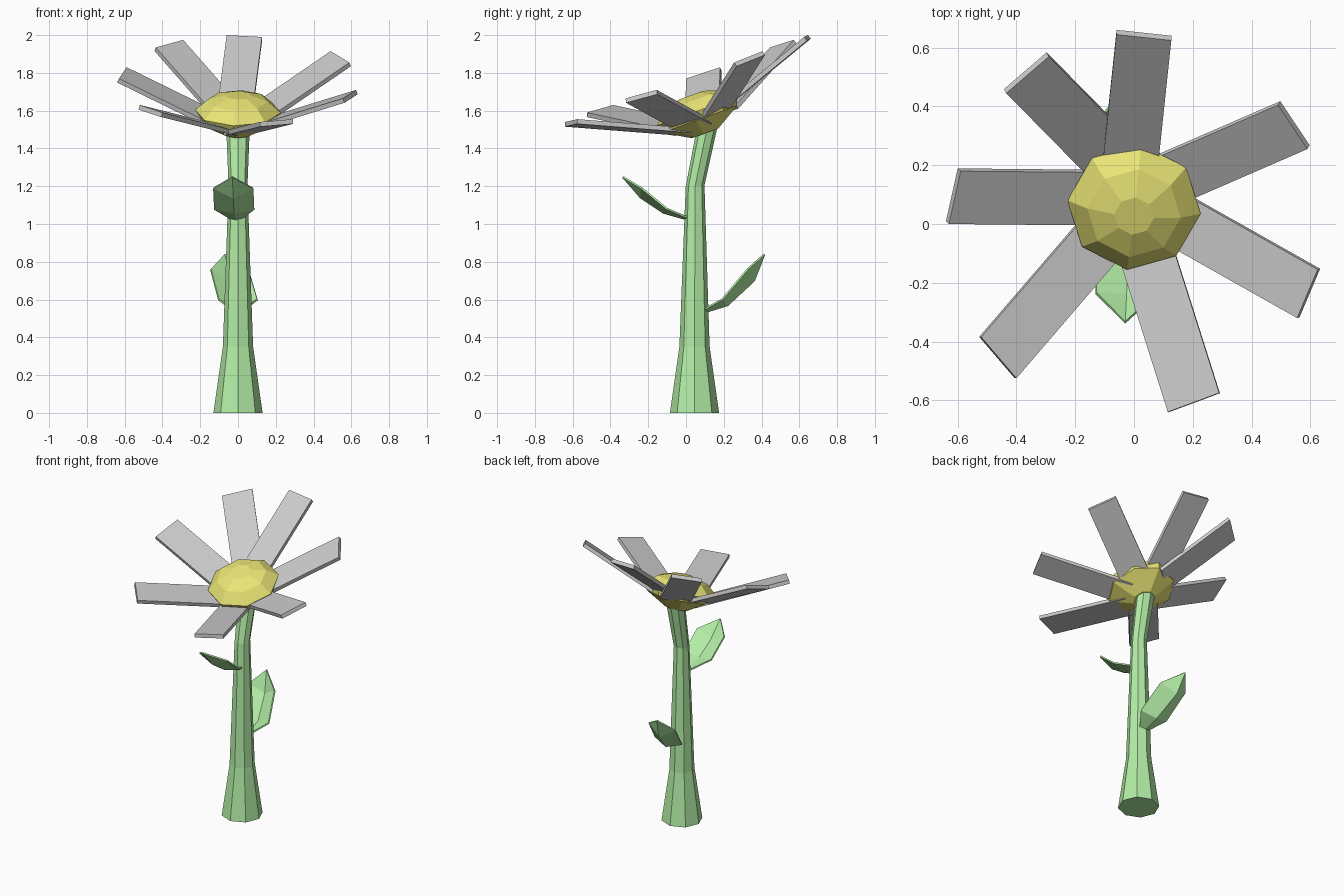
import bpy, math
from mathutils import Vector, Matrix

if "Cube" in bpy.data.objects:
    bpy.data.objects.remove(bpy.data.objects["Cube"])


def material(name, color):
    m = bpy.data.materials.new(name)
    m.diffuse_color = (*color, 1)
    m.use_nodes = True
    m.node_tree.nodes["Principled BSDF"].inputs["Base Color"].default_value = m.diffuse_color
    return m


GREEN = material("leaf_green", (0.45, 0.85, 0.38))
YELLOW = material("disc_yellow", (0.82, 0.78, 0.18))


def add_mesh(name, verts, faces, mat=None):
    me = bpy.data.meshes.new(name)
    me.from_pydata([tuple(v) for v in verts], [], faces)
    ob = bpy.data.objects.new(name, me)
    bpy.context.collection.objects.link(ob)
    if mat:
        me.materials.append(mat)
    return ob


def loft(name, rings, mat, n=8):
    """Rings of (centre, radius, tilt about x, spin), bottom to top, capped."""
    verts, faces = [], []
    for c, r, tilt, spin in rings:
        rot = Matrix.Rotation(math.radians(tilt), 3, 'X')
        for i in range(n):
            a = 2 * math.pi * i / n + math.radians(spin)
            verts.append(Vector(c) + rot @ Vector((r * math.cos(a), r * math.sin(a), 0)))
    for k in range(len(rings) - 1):
        for i in range(n):
            j = (i + 1) % n
            faces.append((k * n + i, k * n + j, (k + 1) * n + j, (k + 1) * n + i))
    faces.append(tuple(reversed(range(n))))
    faces.append(tuple(range(len(verts) - n, len(verts))))
    return add_mesh(name, verts, faces, mat)


# Stem: flared foot, bent back near the top
loft("stem", [((0, 0.045, 0), 0.13, 0, 0),
              ((0, 0.045, 0.35), 0.08, 0, 0),
              ((0, 0.048, 1.2), 0.05, 5, 0),
              ((0, 0.11, 1.5), 0.062, 20, 0)], GREEN)

# Flower centre: faceted dome over a shallow dish, tilted to the front
TILT = 20
normal = Vector((0, -math.sin(math.radians(TILT)), math.cos(math.radians(TILT))))
base = Vector((0, 0.073, 1.555))
loft("flower_centre", [(base + normal * h, r, TILT, -6) for h, r in
                       [(-0.08, 0.075), (0, 0.212), (0.045, 0.228),
                        (0.105, 0.16), (0.135, 0.068)]], YELLOW)

# Petals: thin boards, each from a root point to two tip corners
PETALS = [
    ((-0.02, 0.13, 1.58), (-0.06, 0.645, 2.0), (0.127, 0.625, 1.99)),
    ((-0.06, 0.20, 1.61), (-0.435, 0.445, 1.935), (-0.29, 0.57, 1.975)),
    ((-0.10, 0.085, 1.55), (-0.63, 0.0, 1.77), (-0.59, 0.18, 1.83)),
    ((-0.06, 0.01, 1.51), (-0.40, -0.525, 1.59), (-0.52, -0.385, 1.63)),
    ((0.01, 0.0, 1.50), (0.29, -0.575, 1.555), (0.115, -0.64, 1.54)),
    ((0.08, 0.05, 1.53), (0.625, -0.155, 1.71), (0.555, -0.32, 1.665)),
    ((0.08, 0.13, 1.57), (0.49, 0.405, 1.915), (0.59, 0.255, 1.855)),
]
for k, (root, a, b) in enumerate(PETALS):
    root, a, b = Vector(root), Vector(a), Vector(b)
    half = (b - a) / 2
    top = [root - half, root + half, b, a]
    up = (b - a).cross((a + b) / 2 - root).normalized()
    low = [v - up * 0.025 for v in top]
    add_mesh(f"petal_{k + 1}", low + top,
             [(3, 2, 1, 0), (4, 5, 6, 7), (0, 1, 5, 4),
              (1, 2, 6, 5), (2, 3, 7, 6), (3, 0, 4, 7)])


def leaf(name, rows, tip):
    """Creased leaf: rows of (midrib point, half width, edge y, edge z)."""
    verts, faces = [], []
    for (x, y, z), w, ey, ez in rows:
        verts += [(x - w, ey, ez), (x, y, z), (x + w, ey, ez)]
    for k in range(len(rows) - 1):
        for s in (0, 1):
            i = k * 3 + s
            faces.append((i, i + 1, i + 4, i + 3))
    t = len(verts)
    verts.append(tip)
    faces += [(t - 3, t - 2, t), (t - 2, t - 1, t)]
    ob = add_mesh(name, verts, faces, GREEN)
    mod = ob.modifiers.new("thickness", 'SOLIDIFY')
    mod.thickness = 0.01
    mod.offset = 0


# Leaves: upper one at the front, lower one at the back
leaf("upper_leaf", [((-0.01, 0.02, 1.02), 0.03, 0.02, 1.03),
                    ((-0.02, -0.12, 1.06), 0.105, -0.10, 1.08),
                    ((-0.025, -0.24, 1.14), 0.105, -0.235, 1.19)],
     (-0.03, -0.335, 1.25))
leaf("lower_leaf", [((0, 0.09, 0.53), 0.03, 0.09, 0.545),
                    ((0, 0.22, 0.57), 0.103, 0.19, 0.60),
                    ((-0.045, 0.36, 0.70), 0.10, 0.325, 0.76)],
     (-0.07, 0.415, 0.84))
